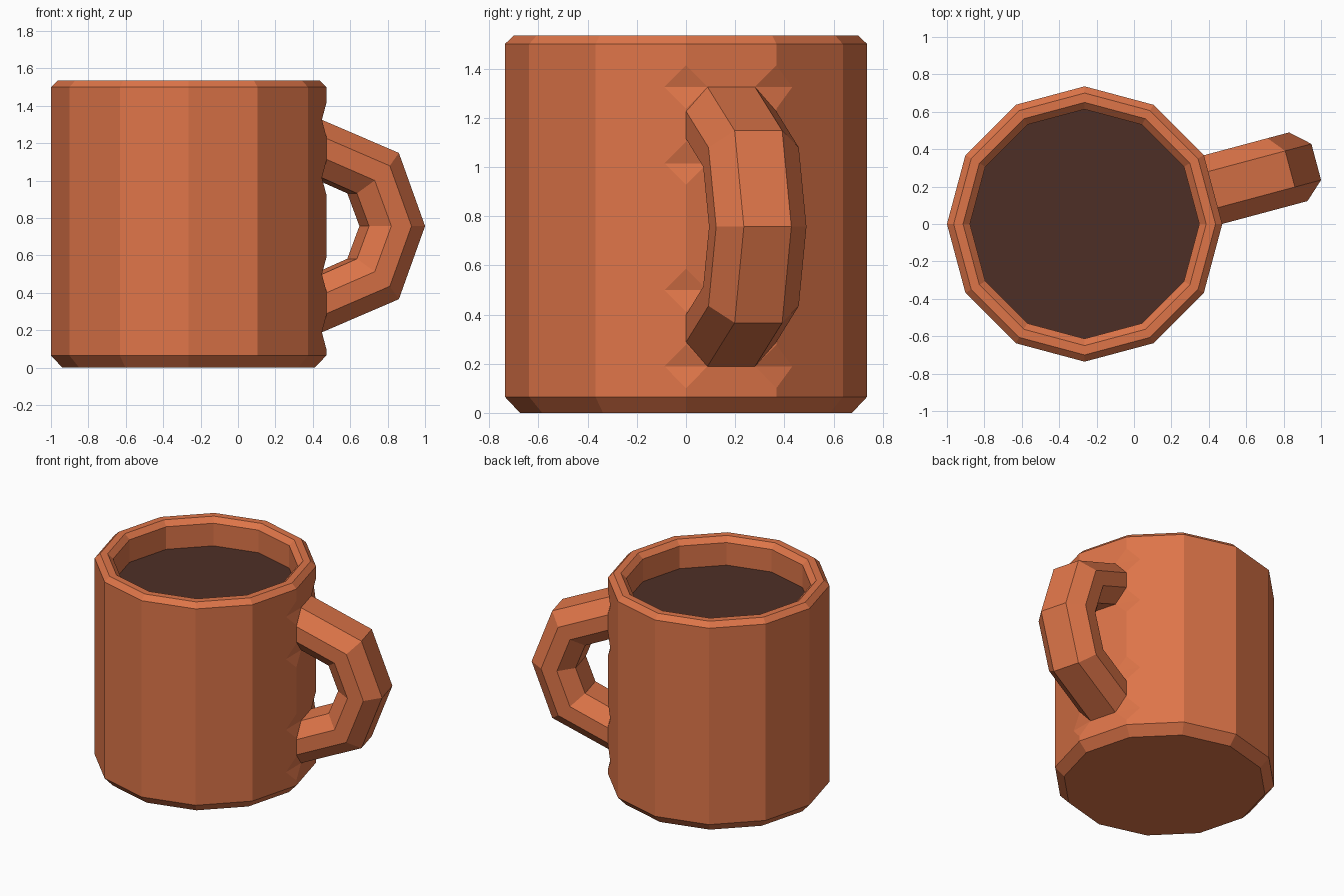
import bpy, bmesh, math
from mathutils import Vector

if "Cube" in bpy.data.objects:
    bpy.data.objects.remove(bpy.data.objects["Cube"])

CX = -0.264              # mug axis
R = 0.736                # outer radius
N = 12
MID = 0.757              # handle mirror height
A = math.radians(15)     # handle direction


def material(name, col):
    m = bpy.data.materials.new(name)
    m.diffuse_color = (*col, 1)
    m.use_nodes = True
    m.node_tree.nodes["Principled BSDF"].inputs["Base Color"].default_value = m.diffuse_color
    return m


def polar(u, t, z, ang):
    """Point at distance u along ang and t sideways, from the mug axis."""
    c, s = math.cos(ang), math.sin(ang)
    return Vector((CX + u * c - t * s, u * s + t * c, z))


def make(name, loops, mat=None):
    """Closed skins: each item in loops is a list of rings of points."""
    bm = bmesh.new()
    for rings in loops:
        vs = [[bm.verts.new(p) for p in r] for r in rings]
        n = len(vs[0])
        for a, b in zip(vs, vs[1:]):
            for i in range(n):
                j = (i + 1) % n
                bm.faces.new((a[i], a[j], b[j], b[i]))
        bm.faces.new(vs[0][::-1])
        if len(vs) > 1:
            bm.faces.new(vs[-1])
    bmesh.ops.recalc_face_normals(bm, faces=bm.faces)
    me = bpy.data.meshes.new(name)
    bm.to_mesh(me)
    bm.free()
    ob = bpy.data.objects.new(name, me)
    bpy.context.collection.objects.link(ob)
    if mat:
        me.materials.append(mat)
    return ob


def ring(r, z):
    return [polar(r, 0, z, math.tau * i / N) for i in range(N)]


clay = material("orange clay", (0.73, 0.178, 0.066))
coffee = material("dark coffee", (0.076, 0.028, 0.019))

# Mug body: hollow turned profile
profile = [(0.675, 0), (R, 0.065), (R, 1.5), (0.70, 1.535),
           (0.65, 1.535), (0.613, 1.5), (0.613, 0.12)]
body = make("mug_body", [[ring(r, z) for r, z in profile]], clay)

# Small notches in the body edges beside each handle joint
wedges = []
depth, half, k = 0.0235, 0.088, 1.2
for ang in (0, math.radians(30)):
    for z in (1.325, 1.015, 2 * MID - 1.015, 2 * MID - 1.325):
        tri = [(R - depth, z), (R + depth * (k - 1), z - half * k),
               (R + depth * (k - 1), z + half * k)]
        wedges.append([[polar(u, t, h, ang) for u, h in tri] for t in (-0.11, 0.11)])
cutter = make("notch_cutter", wedges)
cutter.hide_render = True
mod = body.modifiers.new("notches", 'BOOLEAN')
mod.operation = 'DIFFERENCE'
mod.solver = 'EXACT'
mod.object = cutter
dg = bpy.context.evaluated_depsgraph_get()
cut = bpy.data.meshes.new_from_object(body.evaluated_get(dg))
body.modifiers.clear()
body.data = cut
bpy.data.objects.remove(cutter)
cut.materials.clear()
cut.materials.append(clay)
for p in cut.polygons:
    p.material_index = 0

# Drink surface
bm_ring = ring(0.613, 1.335)
drink = make("drink", [[bm_ring]], coffee)
drink.data.flip_normals()
if drink.data.polygons[0].normal.z < 0:
    drink.data.flip_normals()

# Handle: octagonal section between outer and inner path points
FACE = R * math.cos(A)
half_path = [((FACE, 1.325), (FACE, 1.015)), ((1.137, 1.148), (0.905, 0.932))]
tip = [((1.282, MID), (0.972, MID))]
flip = [((o[0], 2 * MID - o[1]), (i[0], 2 * MID - i[1])) for o, i in half_path[::-1]]
section = [(0, -0.1), (0, 0.1), (0.32, 0.19), (0.68, 0.19),
           (1, 0.1), (1, -0.1), (0.68, -0.19), (0.32, -0.19)]
rings = []
for o, i in half_path + tip + flip:
    rings.append([polar(o[0] + (i[0] - o[0]) * f, t, o[1] + (i[1] - o[1]) * f, A)
                  for f, t in section])
make("handle", [rings], clay)
